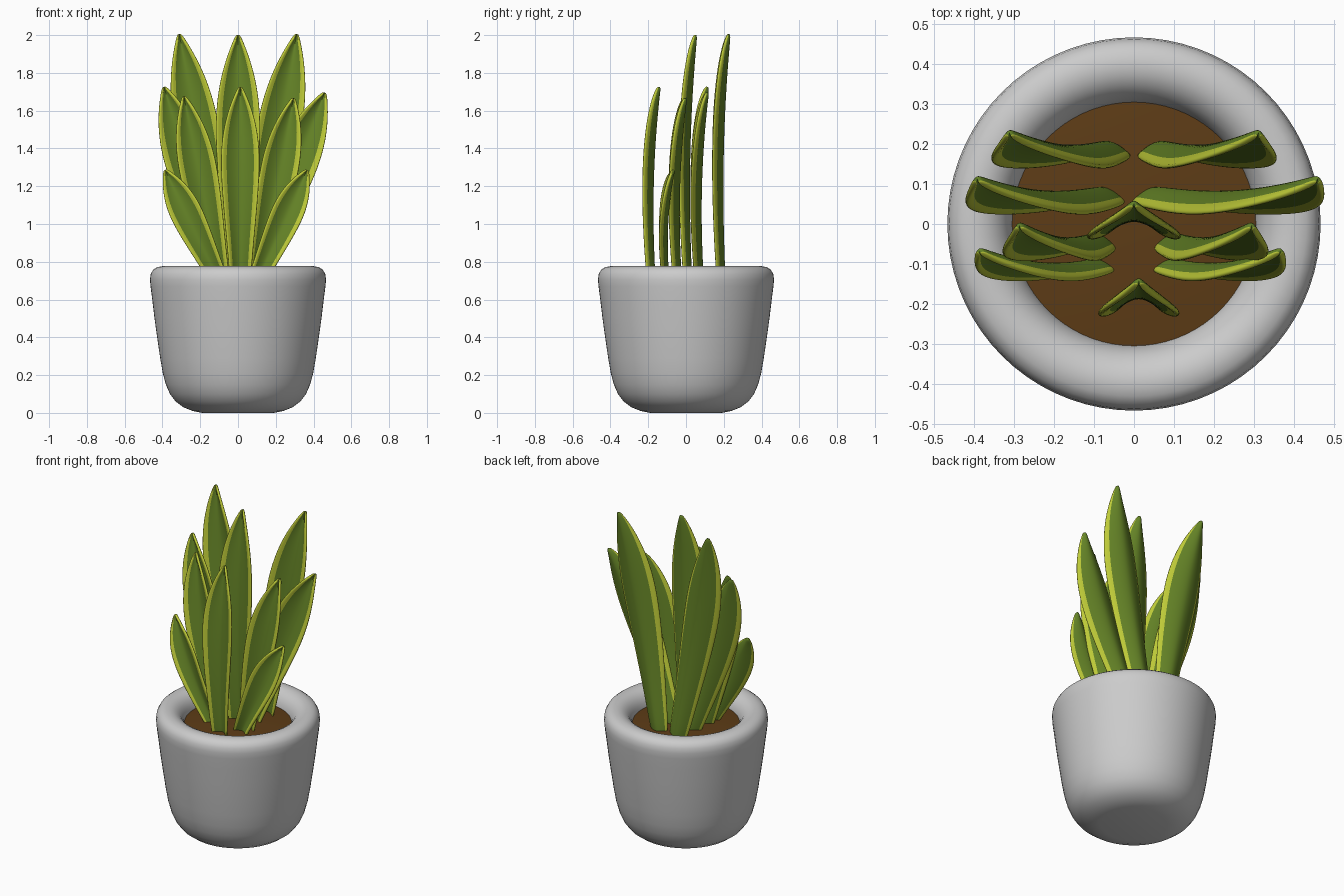
import bpy, bmesh
from math import atan2, hypot

if "Cube" in bpy.data.objects:
    bpy.data.objects.remove(bpy.data.objects["Cube"])


def material(name, color):
    m = bpy.data.materials.new(name)
    m.diffuse_color = (*color, 1)
    m.use_nodes = True
    m.node_tree.nodes["Principled BSDF"].inputs["Base Color"].default_value = m.diffuse_color
    return m


green = material("leaf_green", (0.13, 0.23, 0.02))
margin = material("leaf_margin", (0.52, 0.60, 0.04))
brown = material("soil_brown", (0.11, 0.045, 0.008))


def finish(name, bm, mats):
    me = bpy.data.meshes.new(name)
    bmesh.ops.recalc_face_normals(bm, faces=bm.faces)
    for f in bm.faces:
        f.smooth = True
    bm.to_mesh(me)
    bm.free()
    for m in mats:
        me.materials.append(m)
    ob = bpy.data.objects.new(name, me)
    bpy.context.collection.objects.link(ob)
    return ob


def lathe(name, profile, mats=(), steps=72):
    bm = bmesh.new()
    vs = [bm.verts.new((r, 0, z)) for r, z in profile]
    es = [bm.edges.new(p) for p in zip(vs, vs[1:])]
    bmesh.ops.spin(bm, geom=vs + es, cent=(0, 0, 0), axis=(0, 0, 1),
                   angle=6.283185307, steps=steps)
    bmesh.ops.remove_doubles(bm, verts=bm.verts, dist=1e-4)
    return finish(name, bm, mats)


# Pot: rounded planter with a thick rolled rim
lathe("pot", [(0, 0), (0.19, 0), (0.24, 0.010), (0.29, 0.03), (0.33, 0.06),
              (0.36, 0.10), (0.382, 0.15), (0.398, 0.21), (0.412, 0.29),
              (0.428, 0.40), (0.442, 0.50), (0.454, 0.60), (0.463, 0.67),
              (0.466, 0.705), (0.462, 0.735), (0.450, 0.757), (0.430, 0.771),
              (0.40, 0.777), (0.372, 0.773), (0.348, 0.761), (0.328, 0.742),
              (0.312, 0.715), (0.303, 0.68), (0.30, 0.62)])

# Soil
lathe("soil", [(0.306, 0.685), (0.2, 0.695), (0, 0.70)], [brown])

# Leaf outline: (position along length, relative width)
OUTLINE = [(0, 0.5), (0.18, 0.64), (0.36, 0.83), (0.52, 0.97), (0.66, 1.02),
           (0.78, 0.89), (0.88, 0.62), (0.96, 0.27), (1.0, 0.04)]
ACROSS = [-1, -0.76, -0.5, -0.25, 0, 0.25, 0.5, 0.76, 1]
BASE_Z = 0.66


def leaf(name, base_x, spine_y, tip_x, tip_z, half, depth=0.055):
    """Channelled blade, edges forward, leaning from base to tip."""
    length = hypot(tip_x - base_x, tip_z - BASE_Z) + 0.008
    bm = bmesh.new()
    rows = []
    for s, w in OUTLINE:
        bend = 0.025 * s - 0.10 * s * (1 - s)
        rows.append([bm.verts.new((u * w * half,
                                   bend - depth * w ** 0.5 * abs(u) ** 1.6,
                                   s * length)) for u in ACROSS])
    for a, b in zip(rows, rows[1:]):
        for i in range(len(ACROSS) - 1):
            f = bm.faces.new((a[i], a[i + 1], b[i + 1], b[i]))
            f.material_index = int(i in (0, len(ACROSS) - 2))
    ob = finish(name, bm, [green, margin])
    ob.location = (base_x, spine_y, BASE_Z)
    ob.rotation_euler.y = atan2(tip_x - base_x, tip_z - BASE_Z)
    sol = ob.modifiers.new("thickness", 'SOLIDIFY')
    sol.thickness = 0.016
    sol.offset = 0
    sub = ob.modifiers.new("smooth", 'SUBSURF')
    sub.levels = sub.render_levels = 2


# Leaves, back to front
leaf("back_leaf_right", 0.06, 0.205, 0.31, 2.0, 0.118)
leaf("back_leaf_left", -0.06, 0.205, -0.31, 2.0, 0.118)
leaf("outer_leaf_right", 0.04, 0.09, 0.457, 1.69, 0.115)
leaf("outer_leaf_left", -0.07, 0.09, -0.39, 1.72, 0.115)
leaf("centre_leaf", 0.0, 0.028, 0.0, 1.995, 0.118)
leaf("inner_leaf_right", 0.095, -0.026, 0.293, 1.66, 0.10)
leaf("inner_leaf_left", -0.09, -0.026, -0.285, 1.67, 0.10)
leaf("short_leaf_right", 0.08, -0.09, 0.363, 1.28, 0.085, 0.04)
leaf("short_leaf_left", -0.08, -0.09, -0.383, 1.28, 0.085, 0.04)
leaf("front_leaf", 0.012, -0.165, 0.012, 1.72, 0.102)
